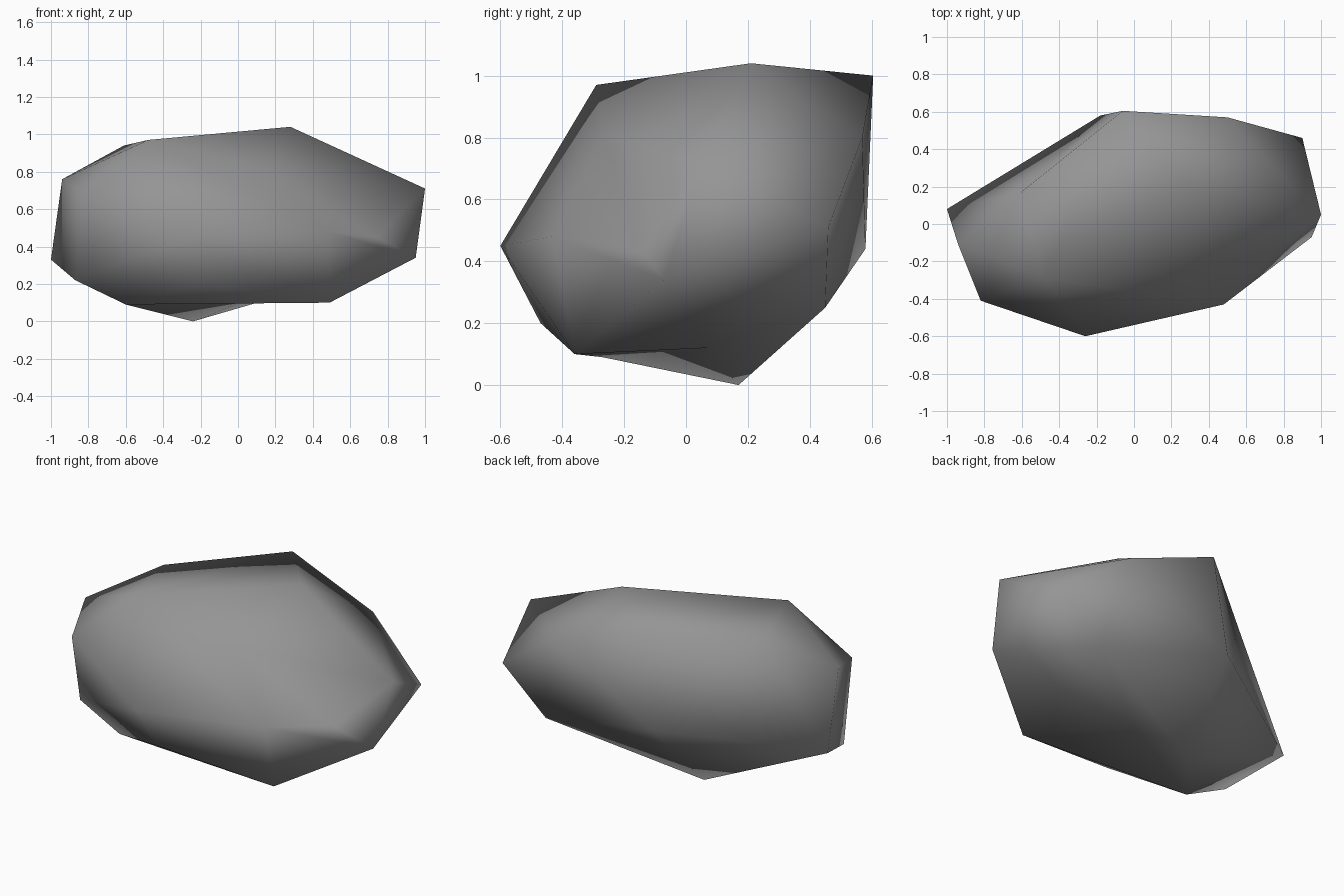
import bpy
import bmesh

# Remove the default cube only
cube = bpy.data.objects.get("Cube")
if cube:
    bpy.data.objects.remove(cube, do_unlink=True)


def make_material(name, colour):
    material = bpy.data.materials.new(name)
    material.use_nodes = True
    material.diffuse_color = colour
    shader = material.node_tree.nodes["Principled BSDF"]
    shader.inputs["Base Color"].default_value = colour
    shader.inputs["Roughness"].default_value = 0.9
    return material


def refacet(bm, loop, apex):
    """Replace the faces inside a loop of corners with a fan from the apex."""
    old = [f for f in bm.faces if all(v in loop for v in f.verts)]
    bmesh.ops.delete(bm, geom=old, context="FACES_ONLY")
    stale = [e for e in bm.edges if not e.link_faces]
    bmesh.ops.delete(bm, geom=stale, context="EDGES")
    for start, end in zip(loop, loop[1:] + loop[:1]):
        if apex not in (start, end):
            bm.faces.new((start, end, apex))


def make_boulder(name, corners, dents, hollows, material):
    """Wrap a skin around named corners, then press in the hollows."""
    bm = bmesh.new()
    vert = {key: bm.verts.new(place) for key, place in corners.items()}
    bmesh.ops.convex_hull(bm, input=bm.verts[:])
    vert.update({key: bm.verts.new(place) for key, place in dents.items()})
    for apex, loop in hollows.items():
        refacet(bm, [vert[key] for key in loop], vert[apex])
    bmesh.ops.recalc_face_normals(bm, faces=bm.faces[:])
    for face in bm.faces:
        face.smooth = True
    mesh = bpy.data.meshes.new(name)
    bm.to_mesh(mesh)
    bm.free()
    mesh.materials.append(material)
    boulder = bpy.data.objects.new(name, mesh)
    bpy.context.collection.objects.link(boulder)
    return boulder


# Corner points of the stone, grouped by the side they shape
underside = {"base": (-.24, .17, 0), "base_right": (-.6, -.27, .09),
             "base_front": (.49, -.36, .1), "base_left": (.62, .45, .25)}
crown = {"peak": (.28, .21, 1.04), "crown_back": (-.06, .605, 1),
         "crown_front": (-.48, -.29, .97), "crown_right": (-.61, .165, .94)}
front_side = {"nose": (-.26, -.6, .45), "chin": (-.2, -.47, .2),
              "cheek": (.48, -.43, .48), "brow": (.17, -.265, .81)}
left_end = {"left_tip": (1, .05, .71), "left_low": (.95, -.07, .34),
            "left_back": (.9, .46, .51)}
right_end = {"right_tip": (-1, .08, .33), "right_top": (-.94, -.11, .76),
             "right_low": (-.87, -.26, .22), "right_front": (-.82, -.41, .67)}
back_side = {"back_left": (.5, .57, .8), "back_right": (-.18, .58, .44)}

# Points pressed in below the skin
dents = {"cheek_dent": (.74, -.15, .45), "base_dent": (.06, .07, .12)}

# Each hollow: the point it is fanned from and the loop of corners around it
hollows = {
    "crown_right": ("crown_back", "back_right", "right_tip", "crown_right"),
    "cheek_dent": ("cheek", "brow", "left_tip", "left_low"),
    "base_dent": ("base", "base_right", "base_front", "left_low", "base_left"),
}

stone_grey = make_material("stone grey", (.3, .3, .3, 1))
make_boulder("boulder", underside | crown | front_side | left_end | right_end | back_side,
             dents, hollows, stone_grey)
